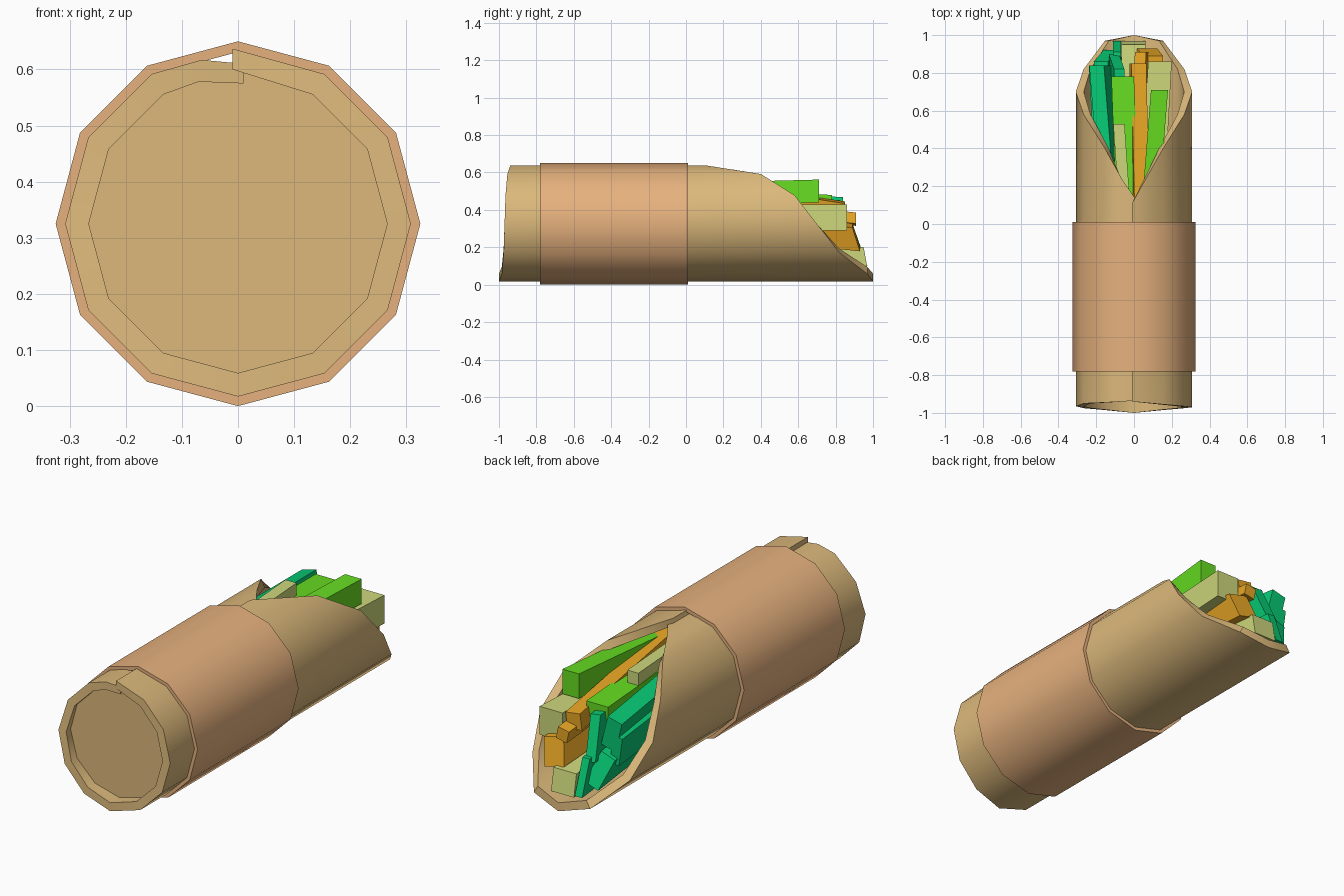
import bpy, bmesh, math
from mathutils import Vector, Matrix

if "Cube" in bpy.data.objects:
    bpy.data.objects.remove(bpy.data.objects["Cube"])

CZ = 0.325


def material(name, rgb):
    m = bpy.data.materials.new(name)
    m.diffuse_color = (*[c ** 2.2 for c in rgb], 1)
    m.use_nodes = True
    m.node_tree.nodes["Principled BSDF"].inputs["Base Color"].default_value = m.diffuse_color
    return m


TORTILLA = material("tortilla", (0.86, 0.72, 0.48))
PAPER = material("paper", (0.90, 0.69, 0.49))
GREEN = material("pepper_green", (0.40, 0.86, 0.15))
TEAL = material("lettuce_green", (0.06, 0.78, 0.45))
ORANGE = material("carrot_orange", (0.90, 0.64, 0.16))
PALE = material("cucumber_pale", (0.80, 0.84, 0.48))


def finish(name, bm, mat, smooth=False):
    bmesh.ops.recalc_face_normals(bm, faces=bm.faces)
    me = bpy.data.meshes.new(name)
    bm.to_mesh(me)
    bm.free()
    me.materials.append(mat)
    ob = bpy.data.objects.new(name, me)
    bpy.context.collection.objects.link(ob)
    if smooth:
        bpy.ops.object.select_all(action='DESELECT')
        ob.select_set(True)
        bpy.context.view_layer.objects.active = ob
        bpy.ops.object.shade_smooth_by_angle(angle=math.radians(35))
    return ob


def loft(name, loops, mat, closed):
    """Shell through four loops: outer front, outer back, inner back, inner front."""
    bm = bmesh.new()
    rows = [[bm.verts.new(p) for p in loop] for loop in loops]
    n = len(rows[0])
    for k in range(4):
        a, b = rows[k], rows[(k + 1) % 4]
        for i in range(n if closed else n - 1):
            j = (i + 1) % n
            bm.faces.new((a[i], a[j], b[j], b[i]))
    if not closed:
        for i in (0, n - 1):
            bm.faces.new([r[i] for r in rows])
    return finish(name, bm, mat, True)


def ring(r, y):
    return [(r * math.sin(math.tau * i / 12), y, CZ + r * math.cos(math.tau * i / 12))
            for i in range(12)]


# Paper sleeve
loft("paper_sleeve", [ring(0.325, -0.78), ring(0.325, 0.01), ring(0.306, 0.01), ring(0.306, -0.78)],
     PAPER, True)

# Rolled tortilla: a 12-sided spiral with an overlapping seam and a slanted mouth
outer = [(x, z) for x, _, z in ring(0.308, 0)]
inner = [(x, z) for x, _, z in ring(0.266, 0)]
outer[0], inner[0] = (-0.01, 0.637), (-0.01, 0.600)
outer += [(-0.065, 0.617), (0.01, 0.610)]
inner += [(-0.070, 0.578), (0.01, 0.575)]
mouth = [0.11, 0.40, 0.58, 0.70, 0.82, 0.97, 1.0, 0.97, 0.82, 0.70, 0.58, 0.40, 0.24, 0.13]
tail = [-0.94, -0.955, -0.965, -0.97, -0.975, -0.985, -1.0, -0.985, -0.975, -0.965, -0.95,
        -0.945, -0.94, -0.935]


def place(profile, ys):
    return [(x, y, z) for (x, z), y in zip(profile, ys)]


loft("tortilla_wrap", [place(outer, tail), place(outer, mouth), place(inner, mouth),
                       place(inner, tail)], TORTILLA, False)

# Recessed plug closing the rolled end
bm = bmesh.new()
bm.faces.new([bm.verts.new(p) for p in ring(0.285, -0.93)])
finish("tortilla_end", bm, TORTILLA)


# Filling strips: end rectangle at the mouth, running back into the roll
def strip(name, mat, x0, x1, z0, z1, y_end, dx=0.0, dz=0.0, roll=0, slant=0.0, y_start=-0.05):
    bm = bmesh.new()
    bmesh.ops.create_cube(bm, size=1)
    turn = Matrix.Rotation(math.radians(roll), 3, 'Y')
    for v in bm.verts:
        far = v.co.y > 0
        p = turn @ Vector((v.co.x * (x1 - x0), 0, v.co.z * (z1 - z0)))
        p += Vector(((x0 + x1) / 2, 0, (z0 + z1) / 2))
        p.y = y_end - slant * (v.co.z + 0.5) if far else y_start
        if not far:
            p += Vector((dx, 0, dz))
        v.co = p
    finish(name, bm, mat)


strip("pepper_strip_left", GREEN, -0.12, 0.0, 0.37, 0.48, 0.78, 0.03, 0.03)
strip("pepper_strip_right", GREEN, 0.09, 0.18, 0.44, 0.562, 0.71, -0.06, -0.02)
strip("cucumber_top", PALE, -0.11, -0.05, 0.48, 0.55, 0.53, 0.04)
strip("cucumber_right", PALE, 0.075, 0.20, 0.29, 0.43, 0.86, -0.05)
strip("cucumber_bottom", PALE, -0.065, 0.06, 0.09, 0.20, 0.97, 0.0, 0.08, slant=0.02)
strip("carrot_upper", ORANGE, -0.02, 0.06, 0.36, 0.44, 0.85, 0.02, 0.14, roll=8)
strip("carrot_lower", ORANGE, 0.03, 0.14, 0.19, 0.32, 0.93, -0.05, 0.10, roll=14, slant=0.04)
strip("carrot_side", ORANGE, 0.01, 0.07, 0.32, 0.38, 0.91, -0.02, 0.10, roll=-12)
strip("lettuce_upper", TEAL, -0.22, -0.14, 0.31, 0.46, 0.84, 0.07, 0.06, roll=-14)
strip("lettuce_middle", TEAL, -0.12, -0.065, 0.25, 0.45, 0.90, 0.03, 0.03, roll=8, slant=0.08)
strip("lettuce_lower", TEAL, -0.19, -0.11, 0.14, 0.29, 0.92, 0.04, 0.08, roll=-20, slant=0.06)
strip("lettuce_edge", TEAL, -0.11, -0.07, 0.10, 0.27, 0.97, 0.03, 0.08, slant=0.06)
strip("lettuce_side", TEAL, -0.23, -0.18, 0.24, 0.38, 0.84, 0.05, 0.05, roll=-8)
